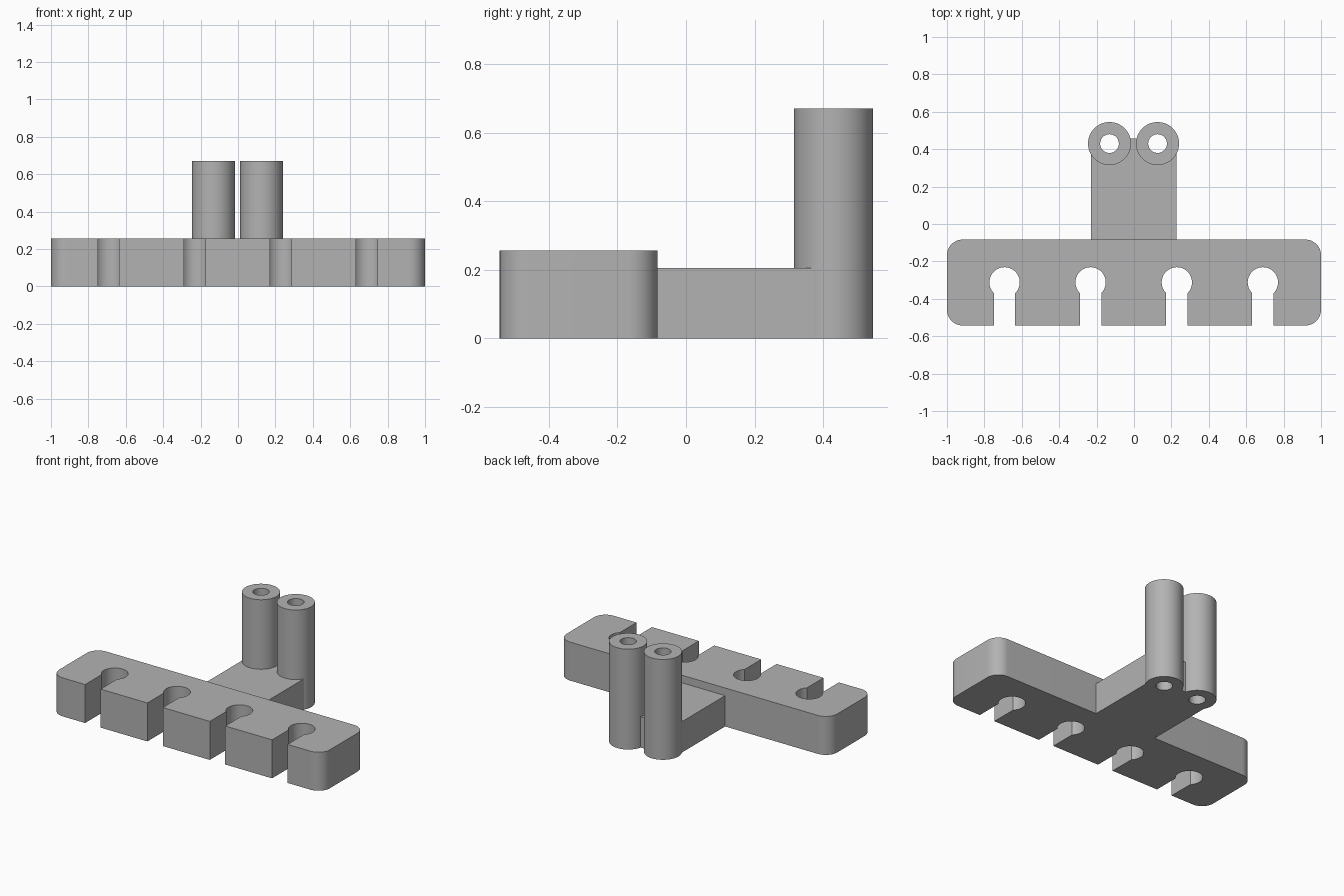
import bpy, bmesh, math
from math import cos, sin, pi

if "Cube" in bpy.data.objects:
    bpy.data.objects.remove(bpy.data.objects["Cube"])

grey = bpy.data.materials.new("plain grey")
grey.diffuse_color = (0.45, 0.45, 0.45, 1)
grey.use_nodes = True
grey.node_tree.nodes["Principled BSDF"].inputs["Base Color"].default_value = grey.diffuse_color


def arc(cx, cy, r, a0, a1, n):
    return [(cx + r * cos(a0 + (a1 - a0) * i / n), cy + r * sin(a0 + (a1 - a0) * i / n))
            for i in range(n + 1)]


def finish(name, bm):
    bmesh.ops.recalc_face_normals(bm, faces=bm.faces)
    mesh = bpy.data.meshes.new(name)
    bm.to_mesh(mesh)
    bm.free()
    mesh.materials.append(grey)
    ob = bpy.data.objects.new(name, mesh)
    bpy.context.collection.objects.link(ob)
    return ob


def prism(name, outline, z0, z1):
    bm = bmesh.new()
    face = bm.faces.new([bm.verts.new((x, y, z0)) for x, y in outline])
    top = bmesh.ops.extrude_face_region(bm, geom=[face], use_keep_orig=True)["geom"]
    bmesh.ops.translate(bm, vec=(0, 0, z1 - z0),
                        verts=[v for v in top if isinstance(v, bmesh.types.BMVert)])
    return finish(name, bm)


def tube(name, cx, cy, r_out, r_in, z1, n=64):
    # closed ring of rectangular cross-sections
    bm = bmesh.new()
    rings = []
    for i in range(n):
        c, s = cos(2 * pi * i / n), sin(2 * pi * i / n)
        rings.append([bm.verts.new((cx + r * c, cy + r * s, z))
                      for r, z in ((r_out, 0), (r_out, z1), (r_in, z1), (r_in, 0))])
    for i in range(n):
        a, b = rings[i], rings[(i + 1) % n]
        for j in range(4):
            k = (j + 1) % 4
            bm.faces.new((a[j], b[j], b[k], a[k]))
    return finish(name, bm)


def smooth(ob):
    bpy.ops.object.select_all(action='DESELECT')
    ob.select_set(True)
    bpy.context.view_layer.objects.active = ob
    bpy.ops.object.shade_smooth_by_angle(angle=math.radians(30))


# Slotted bar: rounded rectangle with keyhole slots open to the front
Y0, Y1, R = -0.543, -0.083, 0.085
SLOT_Y, SLOT_R, SLOT_W = -0.312, 0.081, 0.057
half = math.asin(SLOT_W / SLOT_R)
outline = arc(-1 + R, Y0 + R, R, pi, 1.5 * pi, 12)
for x in (-0.692, -0.232, 0.229, 0.689):
    outline.append((x - SLOT_W, Y0))
    outline += arc(x, SLOT_Y, SLOT_R, 1.5 * pi - half, -0.5 * pi + half, 40)
    outline.append((x + SLOT_W, Y0))
outline += arc(1 - R, Y0 + R, R, -0.5 * pi, 0, 12)
outline += arc(1 - R, Y1 - R, R, 0, 0.5 * pi, 12)
outline += arc(-1 + R, Y1 - R, R, 0.5 * pi, pi, 12)
bar = prism("slotted_bar", outline, 0, 0.257)

# Arm behind the bar, notched around the two posts
arm = prism("arm", [(-0.231, Y1), (0.226, Y1), (0.226, 0.457), (-0.231, 0.457)], 0, 0.206)
parts = [bar, arm]
for side, x in (("left", -0.131), ("right", 0.126)):
    parts.append(tube(side + "_post", x, 0.43, 0.115, 0.05, 0.67))
    cutter = prism(side + "_cutter", arc(x, 0.43, 0.1145, 0, 2 * pi, 64)[:-1], -0.1, 0.4)
    mod = arm.modifiers.new("notch", 'BOOLEAN')
    mod.operation, mod.solver, mod.object = 'DIFFERENCE', 'EXACT', cutter
    bpy.ops.object.select_all(action='DESELECT')
    bpy.context.view_layer.objects.active = arm
    bpy.ops.object.modifier_apply(modifier=mod.name)
    bpy.data.objects.remove(cutter)

for ob in parts:
    smooth(ob)
